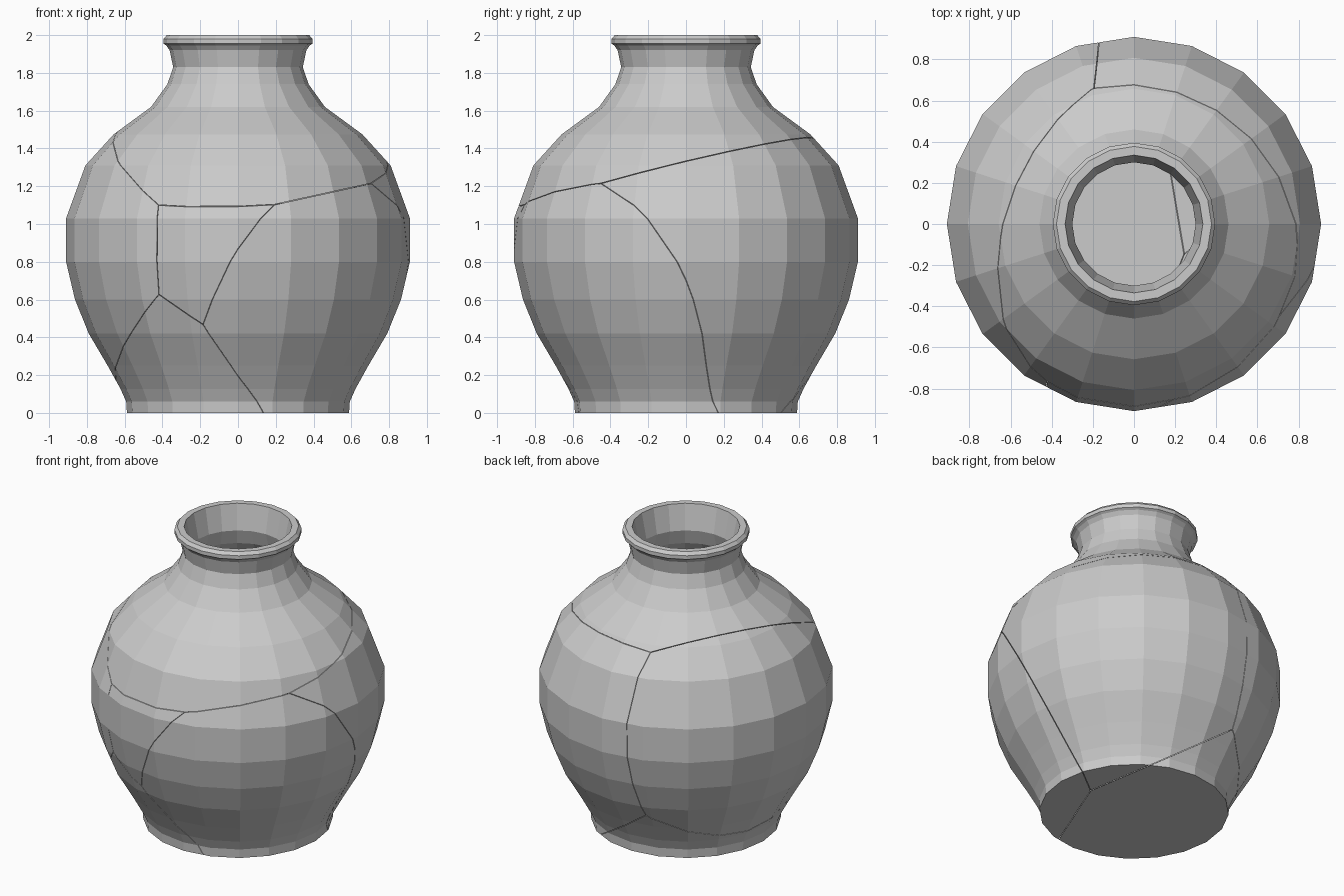
import bpy, bmesh
from math import tau
from mathutils import Vector

if "Cube" in bpy.data.objects:
    bpy.data.objects.remove(bpy.data.objects["Cube"])

SIDES = 20
GAP = 0.0015

# Lathe profile (radius, height): outside going up, then inside going down
PROFILE = [
    (0, 0), (.588, 0), (.592, .06), (.622, .127), (.69, .25), (.79, .42), (.863, .60),
    (.91, .80), (.91, 1.03), (.808, 1.31), (.658, 1.475), (.46, 1.62), (.374, 1.74),
    (.343, 1.83), (.362, 1.92), (.38, 1.945), (.395, 1.955), (.395, 1.98), (.377, 2.0),
    (.335, 2.0), (.30, 1.83), (.33, 1.73), (.425, 1.59), (.62, 1.445), (.765, 1.29),
    (.865, 1.02), (.865, .81), (.82, .62), (.748, .44), (.65, .27), (.57, .12), (0, .12)]

# Each shard fills the region where its own linear function (x, y, z, constant) is largest
SHARDS = {
    "neck_shard": (0, 0, 0, 0),
    "right_shard": (.22, 0, -1, 1.06),
    "small_front_shard": (.052, .217, -.869, 1.117),
    "left_shard": (-.530, .289, -.864, .949),
    "back_shard": (.022, .128, -.867, 1.061),
    "base_shard": (-.21, .173, -1.215, 1.216),
}


def lathe():
    bm = bmesh.new()
    verts = [bm.verts.new((r, 0, z)) for r, z in PROFILE]
    edges = [bm.edges.new(pair) for pair in zip(verts, verts[1:])]
    bmesh.ops.spin(bm, geom=verts + edges, cent=(0, 0, 0), axis=(0, 0, 1),
                   angle=tau, steps=SIDES, use_merge=True)
    bmesh.ops.remove_doubles(bm, verts=bm.verts[:], dist=1e-4)
    bmesh.ops.recalc_face_normals(bm, faces=bm.faces[:])
    return bm


def cut(bm, normal, offset):
    """Keep the side where normal . p + offset > 0 and cap the break."""
    length = normal.length
    n = normal / length
    point = n * (GAP - offset / length)
    res = bmesh.ops.bisect_plane(bm, geom=bm.verts[:] + bm.edges[:] + bm.faces[:],
                                 dist=1e-6, plane_co=point, plane_no=n,
                                 clear_inner=True)
    rim = [e for e in res["geom_cut"]
           if isinstance(e, bmesh.types.BMEdge) and e.is_boundary]
    if rim:
        bmesh.ops.triangle_fill(bm, edges=rim, use_beauty=True, normal=n)


# Break the hollow jar into shards
for name, own in SHARDS.items():
    bm = lathe()
    for other_name, other in SHARDS.items():
        if other_name != name:
            cut(bm, Vector(own[:3]) - Vector(other[:3]), own[3] - other[3])
    bmesh.ops.recalc_face_normals(bm, faces=bm.faces[:])
    mesh = bpy.data.meshes.new(name)
    bm.to_mesh(mesh)
    bm.free()
    bpy.context.collection.objects.link(bpy.data.objects.new(name, mesh))
